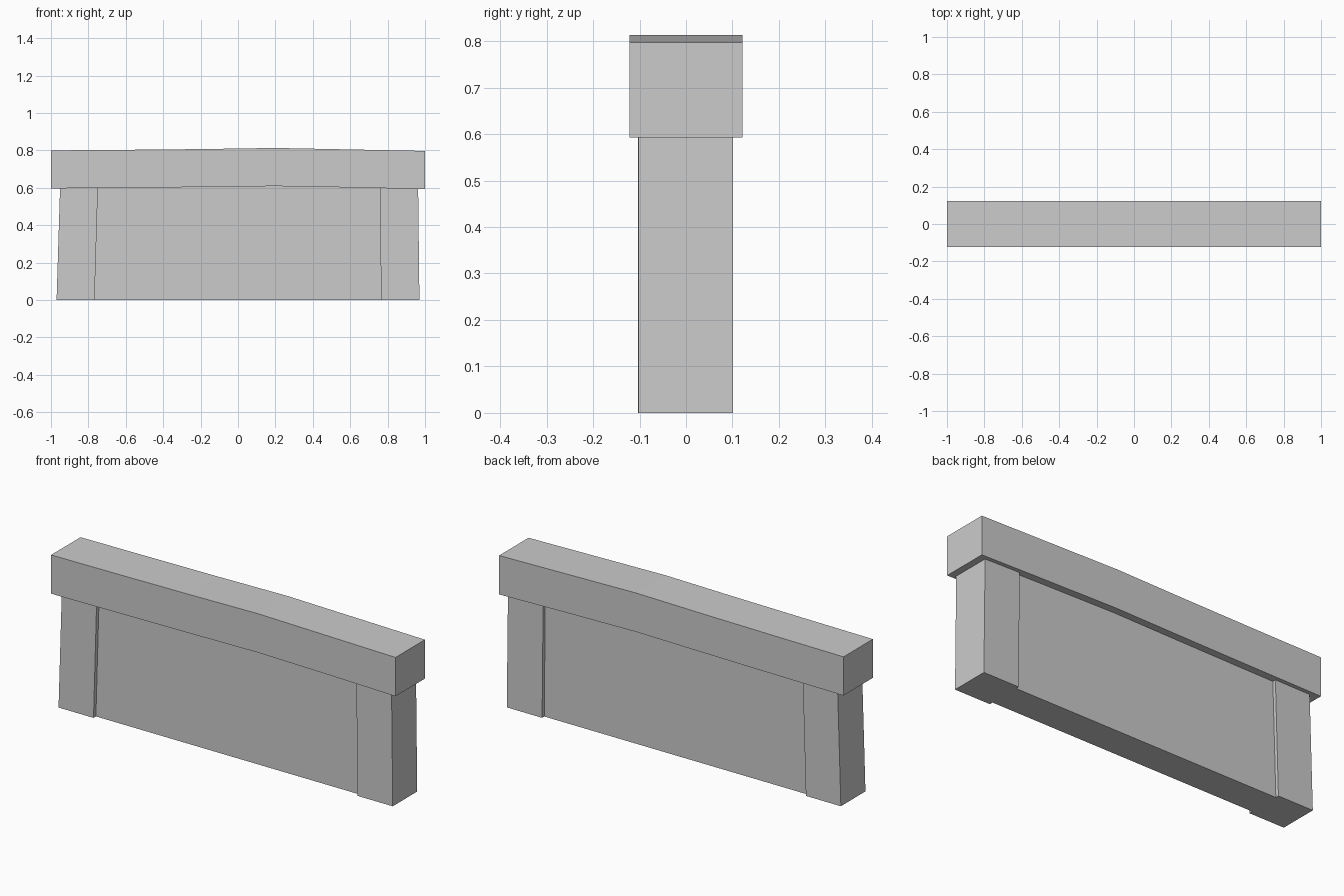
import bpy

if "Cube" in bpy.data.objects:
    bpy.data.objects.remove(bpy.data.objects["Cube"])

stone = bpy.data.materials.new("light grey stone")
stone.diffuse_color = (0.6, 0.6, 0.6, 1)
stone.use_nodes = True
stone.node_tree.nodes["Principled BSDF"].inputs["Base Color"].default_value = stone.diffuse_color


def extrude_outline(name, outline, y0, y1):
    """Make a solid from an (x, z) outline, counter-clockwise seen from the front."""
    n = len(outline)
    verts = [(x, y, z) for y in (y0, y1) for x, z in outline]
    faces = [tuple(range(n)), tuple(reversed(range(n, 2 * n)))]
    faces += [(i, i + n, (i + 1) % n + n, (i + 1) % n) for i in range(n)]
    mesh = bpy.data.meshes.new(name)
    mesh.from_pydata(verts, [], faces)
    mesh.materials.append(stone)
    obj = bpy.data.objects.new(name, mesh)
    bpy.context.collection.objects.link(obj)
    return obj


# Wall panel, slightly recessed behind the posts and tucked into the cap
extrude_outline("wall_panel", [(-0.8, 0), (0.8, 0), (0.8, 0.62), (-0.8, 0.62)], -0.083, 0.083)

# End posts, each leaning a little
extrude_outline("left_post", [(-0.97, 0), (-0.767, 0), (-0.749, 0.61), (-0.951, 0.61)], -0.103, 0.101)
extrude_outline("right_post", [(0.765, 0), (0.97, 0), (0.963, 0.61), (0.759, 0.61)], -0.102, 0.101)

# Cap beam with a gently uneven line along its length
xs = [-1, -0.6, -0.2, 0.2, 0.6, 1]
tops = [0.80, 0.803, 0.807, 0.813, 0.805, 0.797]
bottoms = [0.597, 0.600, 0.604, 0.609, 0.602, 0.593]
cap = list(zip(xs, bottoms)) + list(zip(xs, tops))[::-1]
extrude_outline("cap_beam", cap, -0.122, 0.122)
